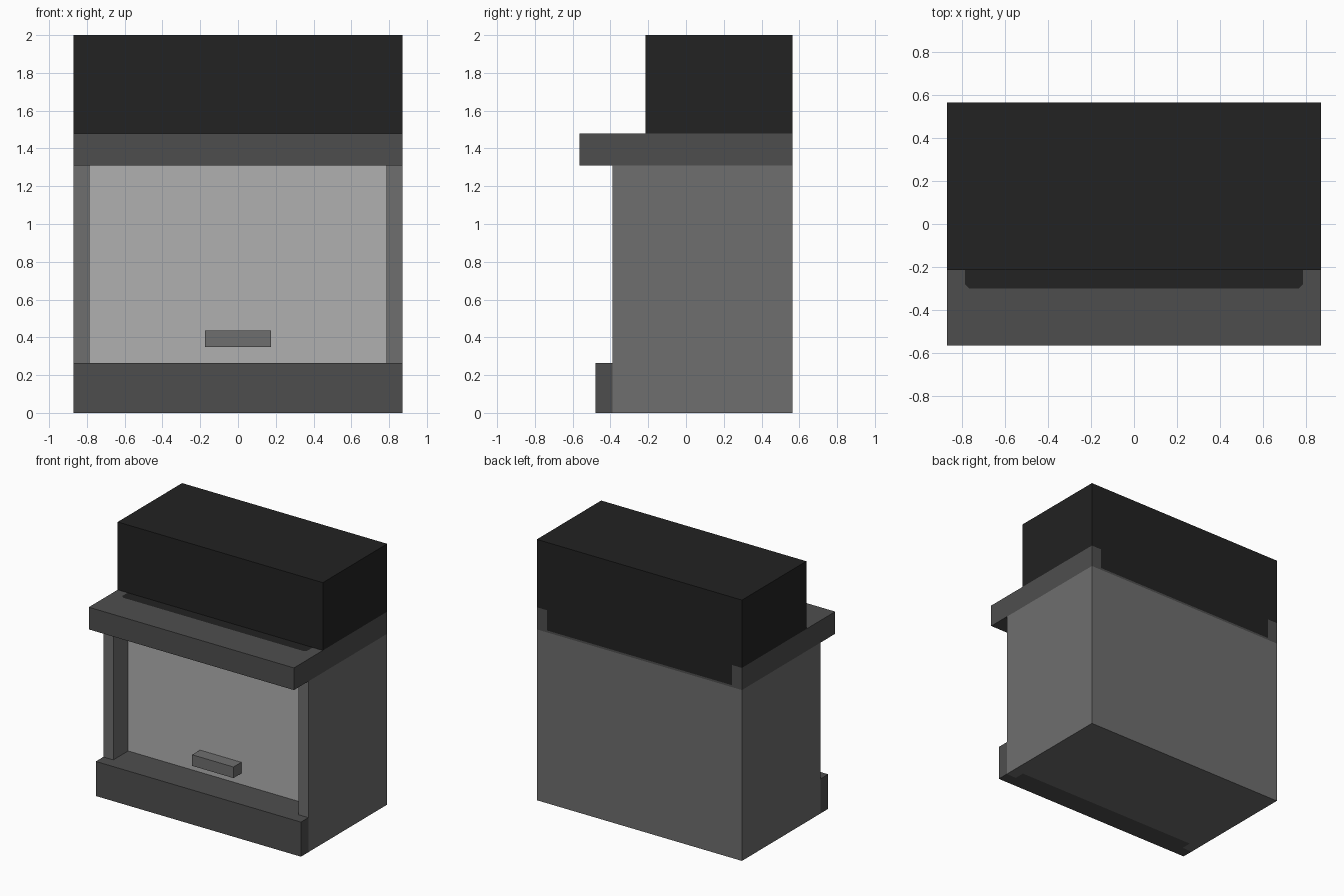
import bpy, bmesh
from mathutils import Vector

cube = bpy.data.objects.get("Cube")
if cube:
    bpy.data.objects.remove(cube, do_unlink=True)


def material(name, v):
    m = bpy.data.materials.new(name)
    m.use_nodes = True
    m.diffuse_color = (v, v, v, 1)
    m.node_tree.nodes["Principled BSDF"].inputs["Base Color"].default_value = (v, v, v, 1)
    return m


BLACK = material("hood black", 0.016)
TRIM = material("trim dark grey", 0.076)
BODY = material("body mid grey", 0.156)
PANEL = material("panel light grey", 0.434)

W = 0.87        # half width of the unit
R = 0.785       # half width of the recess
BACK = 0.565
FRONT = -0.39   # front of the body
DEEP = -0.21    # back of the recess
SILL = 0.265
TOP = 1.31
COUNTER = 1.48


def box_mesh(lo, hi, cuts=()):
    """Box between two corners, sliced by (point, normal) planes."""
    bm = bmesh.new()
    bmesh.ops.create_cube(bm, size=1)
    lo, hi = Vector(lo), Vector(hi)
    for v in bm.verts:
        v.co = (lo + hi) / 2 + v.co * (hi - lo)
    for point, normal in cuts:
        geom = bm.verts[:] + bm.edges[:] + bm.faces[:]
        bmesh.ops.bisect_plane(bm, geom=geom, dist=1e-5, plane_co=point, plane_no=normal)
    return bm


def finish(name, bm, mats, rule=None):
    bmesh.ops.recalc_face_normals(bm, faces=bm.faces[:])
    bm.normal_update()
    if rule:
        for f in bm.faces:
            f.material_index = rule(f.calc_center_median(), f.normal)
    mesh = bpy.data.meshes.new(name)
    bm.to_mesh(mesh)
    bm.free()
    for m in mats:
        mesh.materials.append(m)
    ob = bpy.data.objects.new(name, mesh)
    bpy.context.collection.objects.link(ob)
    return ob


side_cuts = [((s * R, 0, 0), (1, 0, 0)) for s in (-1, 1)]

# Body with a recess pushed in from the front
bm = box_mesh((-W, FRONT, 0), (W, BACK, TOP),
              side_cuts + [((0, 0, SILL), (0, 0, 1)), ((0, -0.31, 0), (0, 1, 0))])
opening = [f for f in bm.faces
           if abs(f.calc_center_median().y - FRONT) < 1e-4
           and abs(f.calc_center_median().x) < R and f.calc_center_median().z > SILL]
ext = bmesh.ops.extrude_face_region(bm, geom=opening)
bmesh.ops.delete(bm, geom=[f for f in opening if f.is_valid], context='FACES_ONLY')
bmesh.ops.translate(bm, vec=(0, DEEP - FRONT, 0),
                    verts=[g for g in ext["geom"] if isinstance(g, bmesh.types.BMVert)])


def body_rule(c, n):
    if abs(c.x) < R - 0.01:
        if abs(c.y - DEEP) < 1e-3 and abs(n.y) > 0.9:
            return 2                                   # recess back
        if abs(n.z) > 0.9 and c.y < DEEP and c.z > 0.1:
            return 1                                   # recess floor and ceiling
        if c.z < 0.01 and c.y < -0.31:
            return 1                                   # strip under the front
    return 0


finish("cabinet_body", bm, [BODY, TRIM, PANEL], body_rule)

# Plinth in front of the body
finish("front_plinth", box_mesh((-W, -0.48, 0), (W, FRONT, SILL)), [TRIM])

# Counter slab, with dark inlays on its top and back
corner_cuts = [((s * R, -0.28, 0), (s, -1, 0)) for s in (-1, 1)]
bm = box_mesh((-W, -BACK, TOP), (W, BACK, COUNTER),
              side_cuts + [((0, -0.30, 0), (0, 1, 0)), ((0, 0, 1.325), (0, 0, 1))] + corner_cuts)


def counter_rule(c, n):
    inside = abs(c.x) < R
    if n.z > 0.9 and inside and c.y > -0.30 and abs(c.x) - R < c.y + 0.28:
        return 1
    if n.y > 0.9 and inside and c.z > 1.325:
        return 1
    return 0


finish("counter_slab", bm, [TRIM, BLACK], counter_rule)

# Upper hood and door handle
finish("upper_hood", box_mesh((-W, -0.215, COUNTER), (W, BACK, 2)), [BLACK])
finish("door_handle", box_mesh((-0.175, -0.305, 0.35), (0.175, DEEP, 0.435)), [BODY])
